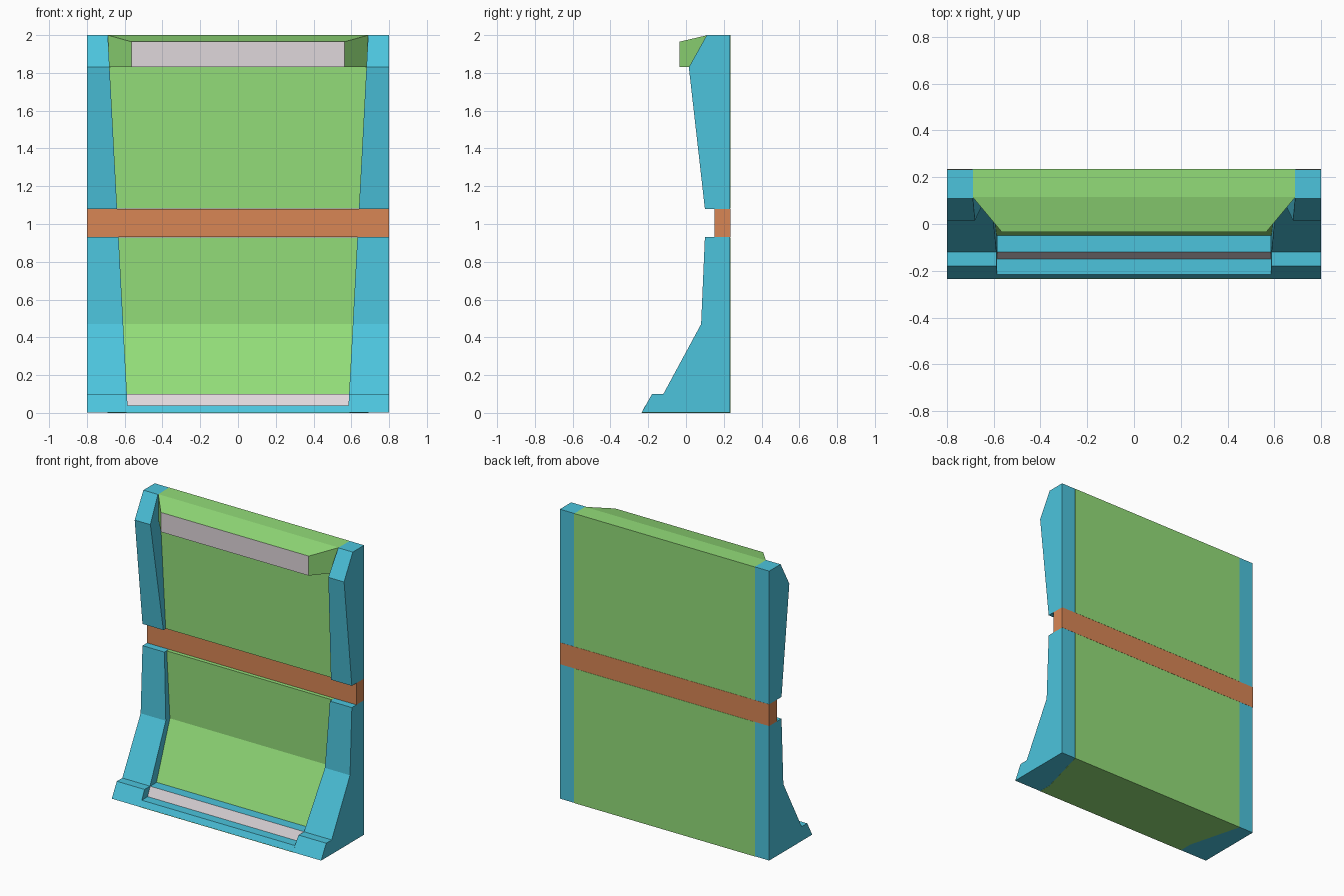
import bpy, bmesh

if "Cube" in bpy.data.objects:
    bpy.data.objects.remove(bpy.data.objects["Cube"], do_unlink=True)


def material(name, rgb):
    m = bpy.data.materials.new(name)
    m.use_nodes = True
    m.diffuse_color = (*rgb, 1)
    m.node_tree.nodes["Principled BSDF"].inputs["Base Color"].default_value = (*rgb, 1)
    return m


blue = material("cyan blue", (0.072, 0.55, 0.72))
green = material("light green", (0.29, 0.72, 0.19))
orange = material("burnt orange", (0.69, 0.24, 0.09))
grey = material("pale grey", (0.74, 0.68, 0.71))

BACK, EDGE, CORE = 0.235, 0.8, 0.69


def loft(name, first, second, mats, rule=None):
    """Closed solid between two matching loops; rule picks faces for the second material."""
    bm = bmesh.new()
    a = [bm.verts.new(p) for p in first]
    b = [bm.verts.new(p) for p in second]
    bm.faces.new(a)
    bm.faces.new(b[::-1])
    for i in range(len(a)):
        j = (i + 1) % len(a)
        bm.faces.new((a[i], b[i], b[j], a[j]))
    bmesh.ops.recalc_face_normals(bm, faces=bm.faces)
    for f in bm.faces:
        if rule and rule(f):
            f.material_index = 1
    me = bpy.data.meshes.new(name)
    bm.to_mesh(me)
    bm.free()
    for m in mats:
        me.materials.append(m)
    ob = bpy.data.objects.new(name, me)
    bpy.context.collection.objects.link(ob)
    return ob


def prism(name, profile, half, mats, rule=None):
    """Side profile (y, z) swept across the full width."""
    return loft(name, [(-half, y, z) for y, z in profile],
                [(half, y, z) for y, z in profile], mats, rule)


def inner(z):
    return 0.583 + 0.053 * z


# Side frames, flaring inward towards the bottom
lower_frame = [(-BACK, 0.001), (-0.18, 0.1), (-0.12, 0.1), (0.08, 0.47),
               (0.1, 0.93), (0.234, 0.93), (0.234, 0.001)]
upper_frame = [(0.1, 1.08), (0.015, 1.83), (0.11, 2), (0.234, 2), (0.234, 1.08)]
for side, s in (("left", 1), ("right", -1)):
    for part, prof in (("lower", lower_frame), ("upper", upper_frame)):
        loft(f"{side}_{part}_frame", [(s * EDGE, y, z) for y, z in prof],
             [(s * inner(z), y, z) for y, z in prof], [blue])

# Recessed panels with a flat back
prism("lower_panel", [(-0.05, 0.099), (0.125, 0.47), (0.125, 0.929), (BACK, 0.929),
                      (BACK, 0.002), (-0.05, 0.002)], CORE, [green])
prism("upper_panel", [(0.125, 1.081), (0.125, 2), (BACK, 2), (BACK, 1.081)], CORE, [green])

# Band around the middle
prism("middle_band", [(0.15, 0.93), (0.15, 1.08), (BACK, 1.08), (BACK, 0.93)], EDGE, [orange])

# Stepped sill with a pale sloping strip
prism("front_sill", [(-BACK, 0.001), (-0.215, 0.04), (-0.15, 0.04), (-0.12, 0.1),
                     (-0.03, 0.1), (-0.03, 0.001)], 0.587, [blue, grey],
      lambda f: f.normal.y < -0.5 and f.calc_center_median().z > 0.05)

# Underside plate
base = [(-0.59, -BACK), (0.59, -BACK), (0.59, -0.14), (CORE, BACK), (-CORE, BACK), (-0.59, -0.14)]
loft("underside_plate", [(x, y, 0) for x, y in base], [(x, y, 0.003) for x, y in base], [green])


# Tapered header with a pale front
def rect(half, y, low, high):
    return [(-half, y, low), (half, y, low), (half, y, high), (-half, y, high)]


loft("header", rect(0.565, -0.035, 1.83, 1.965), rect(CORE, 0.115, 1.83, 2),
     [green, grey], lambda f: f.normal.y < -0.99)
loft("header_root", rect(CORE, 0.115, 1.83, 2), rect(CORE, 0.13, 1.83, 2), [green])
